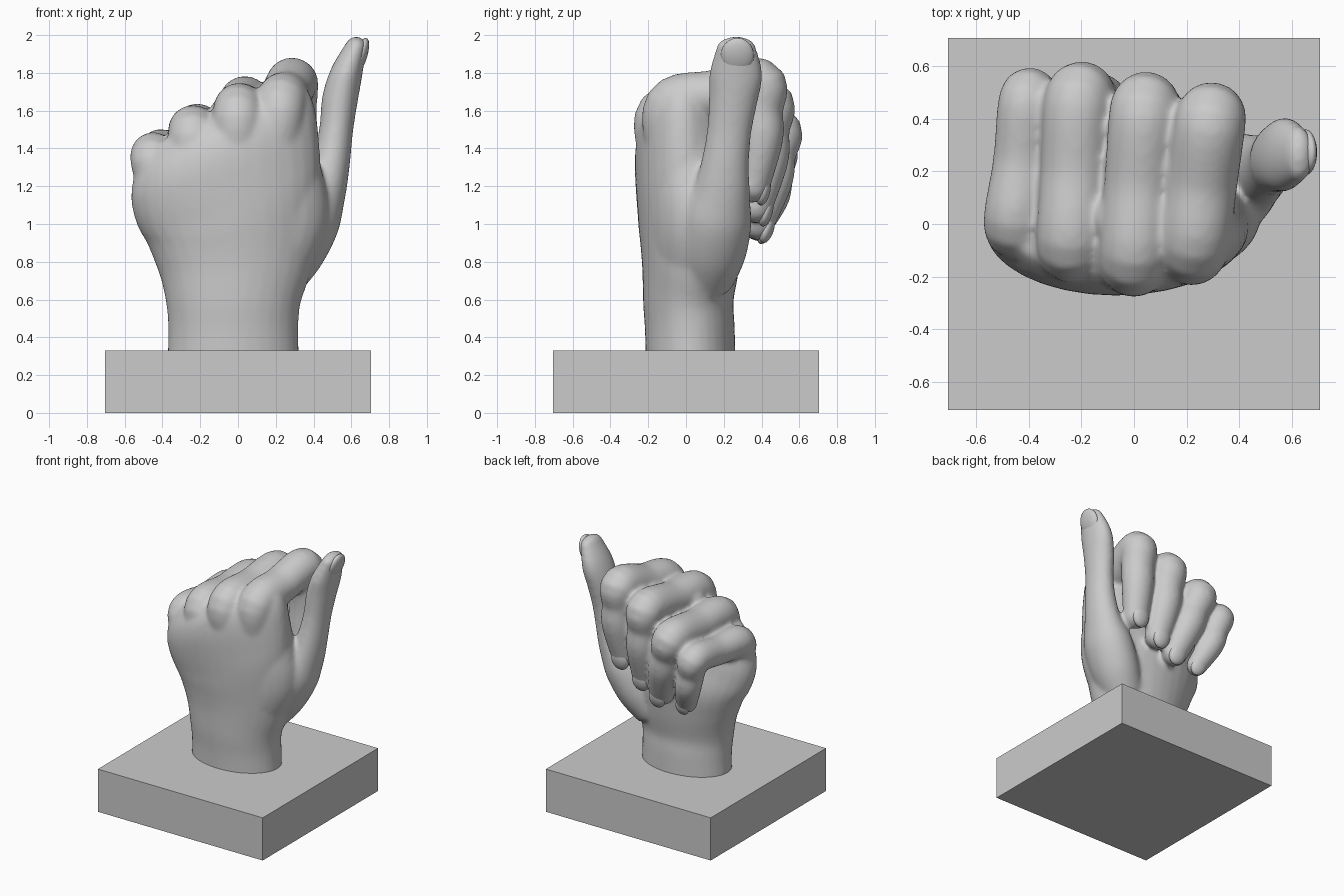
import bpy, bmesh, math
from mathutils import Vector, Matrix

cube = bpy.data.objects.get("Cube")
if cube:
    bpy.data.objects.remove(cube, do_unlink=True)

stone = bpy.data.materials.new("grey_stone")
stone.use_nodes = True
grey = (0.6, 0.6, 0.6, 1)
stone.diffuse_color = grey
stone.node_tree.nodes["Principled BSDF"].inputs["Base Color"].default_value = grey


def finish(bm, name):
    mesh = bpy.data.meshes.new(name)
    bmesh.ops.recalc_face_normals(bm, faces=bm.faces)
    bm.to_mesh(mesh)
    bm.free()
    mesh.materials.append(stone)
    obj = bpy.data.objects.new(name, mesh)
    bpy.context.collection.objects.link(obj)
    return obj


def spline(p, i, t):
    a, b, c, d = (p[max(0, min(len(p) - 1, i + k))] for k in (-1, 0, 1, 2))
    return [0.5 * (2*q + (r - o)*t + (2*o - 5*q + 4*r - s)*t*t + (3*q - o - 3*r + s)*t**3)
            for o, q, r, s in zip(a, b, c, d)]


def loft(bm, points, steps=6, sides=32, cap=True):
    """Skin elliptical rings (x, y, z, width, depth, optional slope in x) along a smooth path."""
    points = [(*p, 0)[:6] for p in points]
    rows = [spline(points, i, k / steps) for i in range(len(points) - 1) for k in range(steps)]
    rows.append(list(points[-1]))
    if cap:  # rounded tip
        *end, a, b, slope = rows[-1]
        way = (Vector(end) - Vector(rows[-2][:3])).normalized()
        for k in range(1, 7):
            ang = k * math.pi / 2 / 6.3
            pos = Vector(end) + way * min(a, b) * math.sin(ang)
            rows.append([*pos, a * math.cos(ang), b * math.cos(ang), slope])
    centers = [Vector(r[:3]) for r in rows]
    rings = []
    for i, (c, r) in enumerate(zip(centers, rows)):
        t = (centers[min(i + 1, len(rows) - 1)] - centers[max(i - 1, 0)]).normalized()
        u = (Vector((1, 0, 0)) - t * t.x).normalized()
        v = t.cross(u)
        u.z += r[5]
        rings.append([bm.verts.new(c + u * r[3] * math.cos(w) + v * r[4] * math.sin(w))
                      for w in (2 * math.pi * k / sides for k in range(sides))])
    for lo, hi in zip(rings, rings[1:]):
        for k in range(sides):
            n = (k + 1) % sides
            bm.faces.new((lo[k], lo[n], hi[n], hi[k]))
    bm.faces.new(rings[0])
    bm.faces.new(rings[-1])


# Plinth
bm = bmesh.new()
bmesh.ops.create_cube(bm, size=1, matrix=Matrix.Translation((0, 0, 0.165)) @ Matrix.Diagonal((1.41, 1.41, 0.33, 1)))
finish(bm, "plinth")

hand = bmesh.new()

# Wrist and palm, sloping down towards the little finger
loft(hand, [(-.025, .025, .25, .35, .238, 0), (-.025, .02, .45, .345, .238, 0), (-.025, .012, .6, .36, .24, 0),
            (-.02, .025, .8, .42, .26, 0), (-.03, .025, 1.0, .47, .277, .05),
            (-.06, -.005, 1.2, .5, .262, .15), (-.075, -.02, 1.38, .49, .25, .34),
            (-.08, -.02, 1.5, .455, .215, .42), (-.08, -.02, 1.57, .4, .16, .42)], cap=False)
# Muscle between thumb and index finger
loft(hand, [(.04, .03, .85, .36, .24), (.09, .03, 1.05, .39, .24), (.1, .015, 1.25, .355, .225),
            (.11, .015, 1.45, .3, .205), (.12, .02, 1.62, .26, .17)], cap=False)

# Fingers: knuckle, middle joint, end joint, tip, radius
fingers = {
    "index": ((.225, -.085, 1.625), (.29, .39, 1.745), (.30, .40, 1.45), (.28, .355, 1.2), .135),
    "middle": ((.0, -.13, 1.585), (.04, .43, 1.645), (.07, .43, 1.34), (.09, .37, 1.09), .133),
    "ring": ((-.24, -.08, 1.48), (-.21, .475, 1.5), (-.13, .455, 1.23), (-.06, .38, 1.0), .13),
    "little": ((-.45, .0, 1.35), (-.405, .475, 1.39), (-.34, .46, 1.15), (-.27, .38, .98), .108),
}
for k, m, e, t, r in fingers.values():
    k, m, e, t = map(Vector, (k, m, e, t))
    root = Vector((k.x * .7, k.y * .5, .85))
    b = max(r, .122)
    loft(hand, [(*root, b, b), (*root.lerp(k, .6), b, b), (*k, b, b),
                (*k.lerp(m, .5), r, r * .97), (*m, r, r),
                (*m.lerp(e, .5), r * .9, r * .88), (*e, r * .88, r * .85), (*t, r * .72, r * .66)])

# Thumb with its fleshy base
loft(hand, [(.18, .1, .7, .15, .15), (.29, .13, .86, .17, .19), (.385, .16, 1.04, .165, .19),
            (.455, .19, 1.18, .12, .15), (.495, .21, 1.34, .1, .125), (.52, .23, 1.5, .09, .118),
            (.54, .25, 1.66, .095, .13), (.575, .265, 1.8, .085, .14), (.625, .265, 1.935, .058, .105)])

obj = finish(hand, "hand")
remesh = obj.modifiers.new("blend", 'REMESH')
remesh.mode = 'VOXEL'
remesh.voxel_size = 0.014
remesh.use_smooth_shade = True
soften = obj.modifiers.new("soften", 'SMOOTH')
soften.factor = 0.5
soften.iterations = 14


# Nails: shallow domes set into the fingertips
def nail(name, pos, normal, along, size):
    n = Vector(normal).normalized()
    y = (Vector(along) - n * n.dot(Vector(along))).normalized()
    rot = Matrix((y.cross(n), y, n)).transposed().to_4x4()
    bm = bmesh.new()
    bmesh.ops.create_uvsphere(bm, u_segments=24, v_segments=12, radius=1,
                              matrix=Matrix.Translation(pos) @ rot @ Matrix.Diagonal((*size, 1)))
    for f in bm.faces:
        f.smooth = True
    finish(bm, name)


for name, (k, m, e, t, r) in fingers.items():
    e, t = Vector(e), Vector(t)
    way = (t - e).normalized()
    out = (Vector((0, 1, 0)) - way * way.y).normalized()
    nail(name + "_nail", t + way * .01 + out * r * .42, out, way, (r * .52, r * .62, r * .28))
nail("thumb_nail", Vector((.65, .272, 1.89)), (.95, 0, -.3), (.3, 0, .95), (.088, .1, .034))
